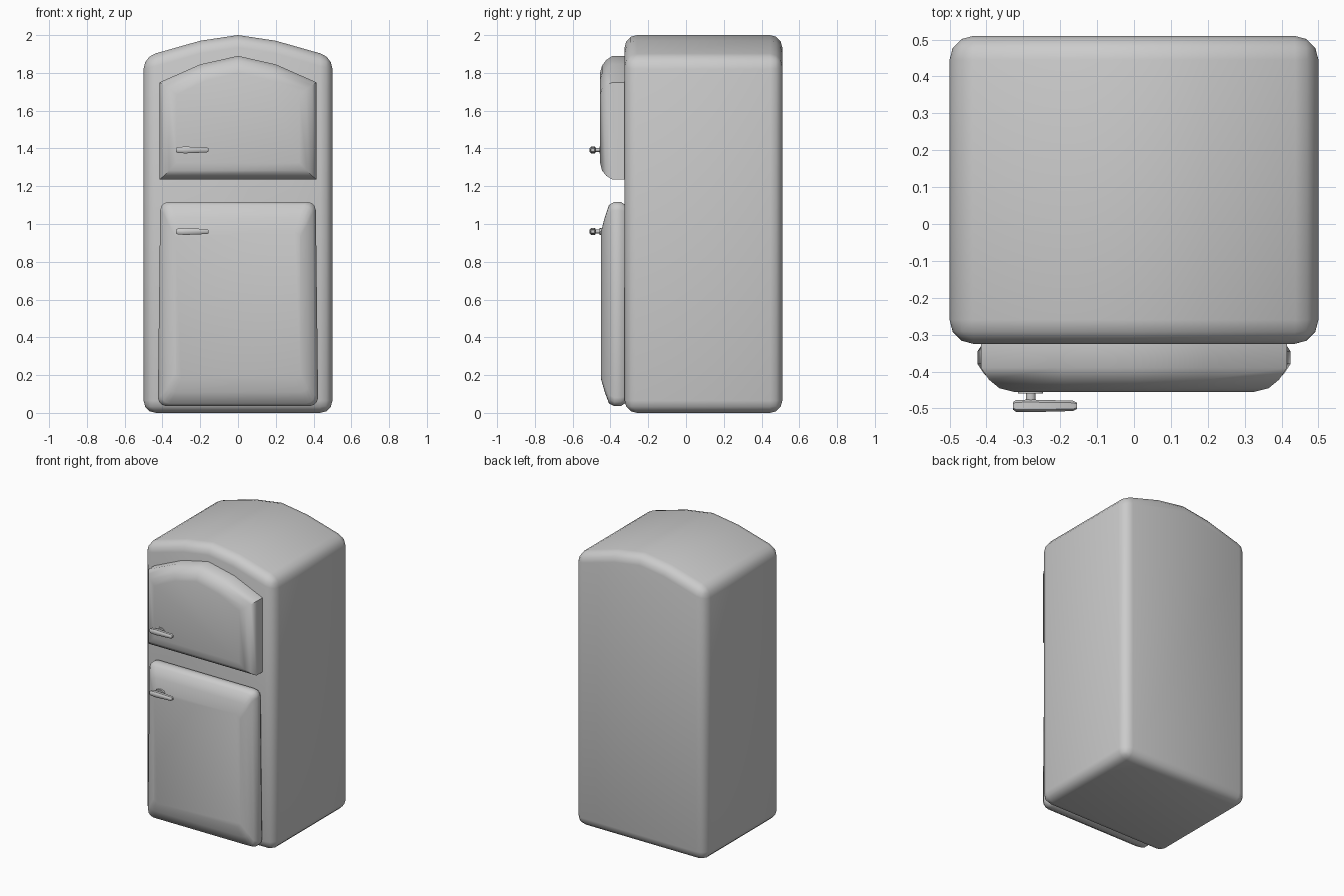
import bpy, bmesh, math

if "Cube" in bpy.data.objects:
    bpy.data.objects.remove(bpy.data.objects["Cube"])


def loft(name, rings, bevel=0.0, smooth=40):
    """Skin matching (x, y, z) rings and cap both ends."""
    bm = bmesh.new()
    loops = [[bm.verts.new(p) for p in ring] for ring in rings]
    n = len(loops[0])
    for a, b in zip(loops, loops[1:]):
        for i in range(n):
            j = (i + 1) % n
            bm.faces.new((a[i], a[j], b[j], b[i]))
    bm.faces.new(loops[0])
    bm.faces.new(loops[-1])
    bmesh.ops.recalc_face_normals(bm, faces=bm.faces)
    mesh = bpy.data.meshes.new(name)
    bm.to_mesh(mesh)
    bm.free()
    ob = bpy.data.objects.new(name, mesh)
    bpy.context.collection.objects.link(ob)
    bpy.ops.object.select_all(action='DESELECT')
    bpy.context.view_layer.objects.active = ob
    ob.select_set(True)
    if bevel:
        mod = ob.modifiers.new("round_edges", 'BEVEL')
        mod.width, mod.segments = bevel, 3
        mod.limit_method, mod.angle_limit = 'ANGLE', math.radians(35)
        bpy.ops.object.modifier_apply(modifier=mod.name)
    bpy.ops.object.shade_smooth_by_angle(angle=math.radians(smooth))
    return ob


def arched(y, hw, z0, shoulder, mid, peak, midx=0.2):
    """Box outline with a faceted arched top."""
    return [(-hw, y, z0), (hw, y, z0), (hw, y, shoulder), (midx, y, mid),
            (0, y, peak), (-midx, y, mid), (-hw, y, shoulder)]


def rounded(y, hw_bottom, hw_top, z0, z1, r):
    """Slightly tapered rectangle with rounded corners."""
    pts = []
    for sx, hw, z, sz, start in ((1, hw_bottom, z0, 1, 270), (1, hw_top, z1, -1, 0),
                                 (-1, hw_top, z1, -1, 90), (-1, hw_bottom, z0, 1, 180)):
        for k in range(4):
            t = math.radians(start + 30 * k)
            pts.append((sx * (hw - r) + r * math.cos(t), y, z + sz * r + r * math.sin(t)))
    return pts


# Cabinet
loft("cabinet", [arched(y, 0.5, 0, 1.885, 1.97, 2.0) for y in (-0.325, 0.51)], bevel=0.065)

# Upper door: straight rim, then a rounded front
loft("upper_door", [
    arched(-0.32, 0.415, 1.235, 1.75, 1.845, 1.89),
    arched(-0.39, 0.415, 1.235, 1.75, 1.845, 1.89),
    arched(-0.422, 0.393, 1.255, 1.735, 1.825, 1.868, 0.19),
    arched(-0.445, 0.365, 1.283, 1.715, 1.798, 1.838, 0.18),
    arched(-0.455, 0.325, 1.325, 1.685, 1.762, 1.80, 0.16)])

# Lower door: rounded rim with a long slope to the front panel
loft("lower_door", [
    rounded(-0.32, 0.408, 0.398, 0.052, 1.10, 0.035),
    rounded(-0.345, 0.424, 0.412, 0.036, 1.117, 0.045),
    rounded(-0.38, 0.424, 0.412, 0.036, 1.117, 0.045),
    rounded(-0.408, 0.405, 0.394, 0.05, 1.10, 0.045),
    rounded(-0.43, 0.372, 0.366, 0.11, 1.035, 0.04),
    rounded(-0.45, 0.33, 0.33, 0.18, 0.96, 0.03)])

# Handles: mounting plate, stem and tapered bar
for door, z, front in (("upper", 1.392, -0.452), ("lower", 0.96, -0.447)):
    def oval(y, rx, rz):
        return [(-0.28 + rx * math.cos(k * math.pi / 6), y, z + rz * math.sin(k * math.pi / 6))
                for k in range(12)]

    loft(door + "_handle_plate", [oval(front, 0.034, 0.018), oval(-0.459, 0.034, 0.018)])
    loft(door + "_handle_stem", [oval(-0.455, 0.013, 0.01), oval(-0.482, 0.013, 0.01)])
    bar = []
    for x, ry, rz in ((-0.328, 0.010, 0.010), (-0.32, 0.016, 0.015), (-0.28, 0.017, 0.018),
                      (-0.165, 0.014, 0.013), (-0.155, 0.009, 0.008)):
        bar.append([(x, -0.493 + ry * a, z + rz * b) for a, b in
                    ((-1, -.5), (-.6, -1), (.6, -1), (1, -.5), (1, .5), (.6, 1), (-.6, 1), (-1, .5))])
    loft(door + "_handle_bar", bar)
